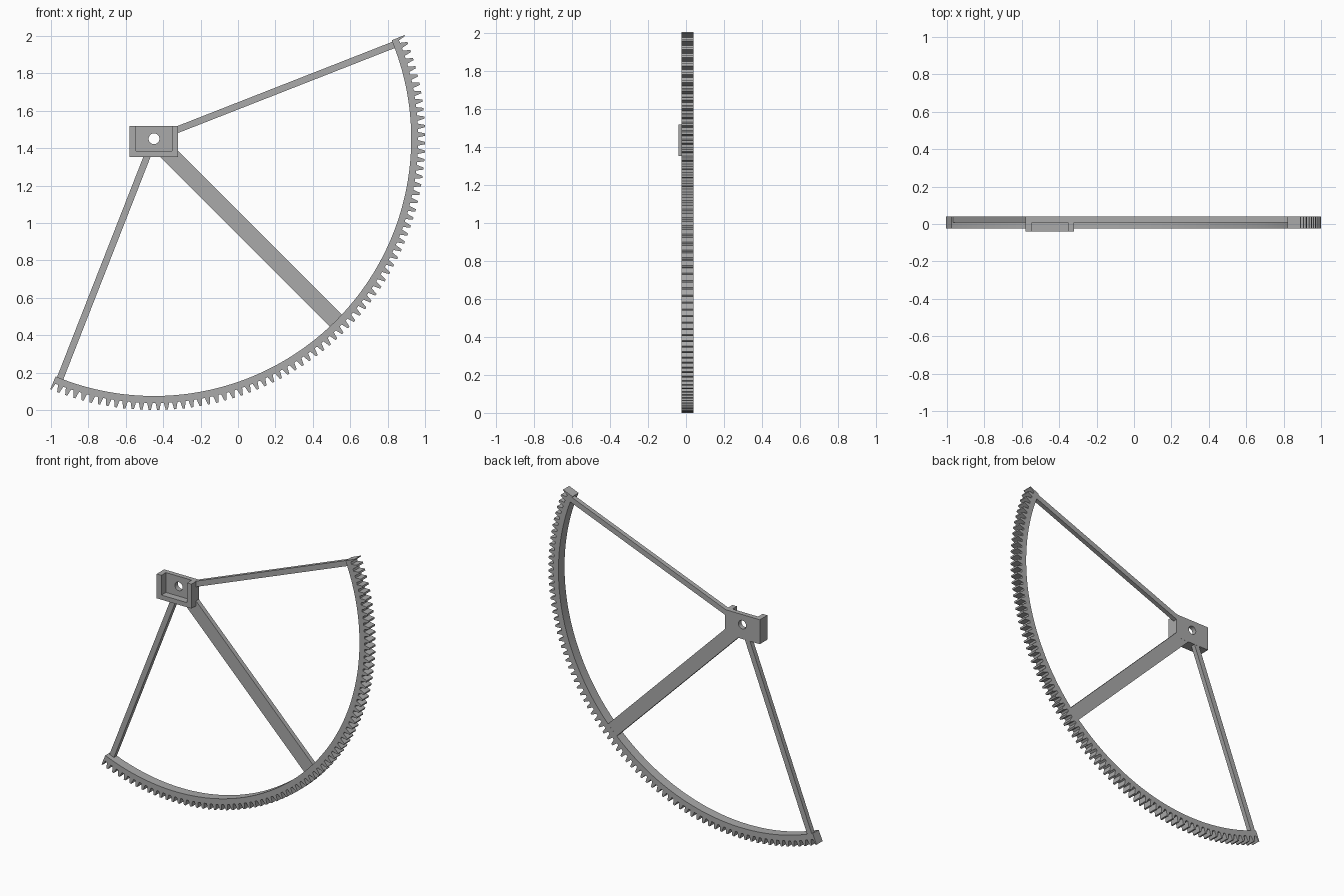
import bpy, bmesh
from math import radians, cos, sin
from mathutils import Matrix, Vector

if "Cube" in bpy.data.objects:
    bpy.data.objects.remove(bpy.data.objects["Cube"])

# Shared dimensions: pivot, depth range, sector and teeth
CX, CZ = -0.449, 1.45
FRONT, STEP, BACK = -0.025, 0.008, 0.04
MID, HALF = -45.0, 67.5
R_IN, R_ROOT, R_TIP = 1.375, 1.412, 1.45
TEETH = 75

grey = bpy.data.materials.new("plain grey")
grey.use_nodes = True
colour = (0.4, 0.4, 0.4, 1)
grey.diffuse_color = colour
grey.node_tree.nodes["Principled BSDF"].inputs["Base Color"].default_value = colour


def finish(bm, name):
    bmesh.ops.recalc_face_normals(bm, faces=bm.faces)
    mesh = bpy.data.meshes.new(name)
    bm.to_mesh(mesh)
    bm.free()
    mesh.materials.append(grey)
    ob = bpy.data.objects.new(name, mesh)
    bpy.context.collection.objects.link(ob)
    return ob


def box(name, lo, hi, matrix=Matrix()):
    lo, hi = Vector(lo), Vector(hi)
    bm = bmesh.new()
    bmesh.ops.create_cube(bm, size=1)
    for v in bm.verts:
        v.co = matrix @ Vector([(a + b) / 2 + c * (b - a) for a, b, c in zip(lo, hi, v.co)])
    return finish(bm, name)


def polar(r, degrees, y):
    a = radians(degrees)
    return (CX + r * cos(a), y, CZ + r * sin(a))


# Toothed rim: one closed section swept through the sector
pitch = 2 * HALF / TEETH
outline = []
for i in range(TEETH + 1):
    centre = MID - HALF + i * pitch
    for offset, radius in ((-0.33, R_ROOT), (-0.13, R_TIP), (0.13, R_TIP), (0.33, R_ROOT)):
        angle = centre + offset * pitch
        if abs(angle - MID) < HALF:
            outline.append((angle, radius))
outline = [(MID - HALF, R_TIP)] + outline + [(MID + HALF, R_TIP)]

bm = bmesh.new()
sections = [[bm.verts.new(polar(r, a, y)) for r, y in
             ((R_IN, FRONT), (rad, FRONT), (rad, BACK), (R_IN, BACK))]
            for a, rad in outline]
for s, t in zip(sections, sections[1:]):
    for k in range(4):
        n = (k + 1) % 4
        bm.faces.new((s[k], s[n], t[n], t[k]))
bm.faces.new(sections[0])
bm.faces.new(sections[-1])
finish(bm, "toothed_rim")

# Three spokes, set back from the front of the rim
for name, angle, half_width in (("upper_spoke", MID + 66.4, 0.018),
                                ("middle_spoke", MID, 0.046),
                                ("lower_spoke", MID - 66.4, 0.018)):
    place = Matrix.Translation((CX, 0, CZ)) @ Matrix.Rotation(-radians(angle), 4, "Y")
    box(name, (0.06, STEP + 0.0005, -half_width), (1.385, BACK - 0.0005, half_width), place)

# Hub block with a pocket open at the top and a pivot hole
hub = box("hub", (-0.58, -0.04, 1.353), (-0.32, BACK, 1.518))
pocket = box("pocket_cutter", (-0.545, -0.1, 1.384), (-0.353, STEP, 1.6))
bm = bmesh.new()
bmesh.ops.create_cone(bm, cap_ends=True, segments=32, radius1=0.029, radius2=0.029, depth=0.4,
                      matrix=Matrix.Translation((CX, 0, CZ)) @ Matrix.Rotation(radians(90), 4, "X"))
hole = finish(bm, "hole_cutter")
bpy.context.view_layer.objects.active = hub
for cutter in (pocket, hole):
    cutter.hide_render = True
    mod = hub.modifiers.new("cut", "BOOLEAN")
    mod.operation = "DIFFERENCE"
    mod.solver = "EXACT"
    mod.object = cutter
    bpy.ops.object.modifier_apply(modifier=mod.name)
    bpy.data.objects.remove(cutter)
